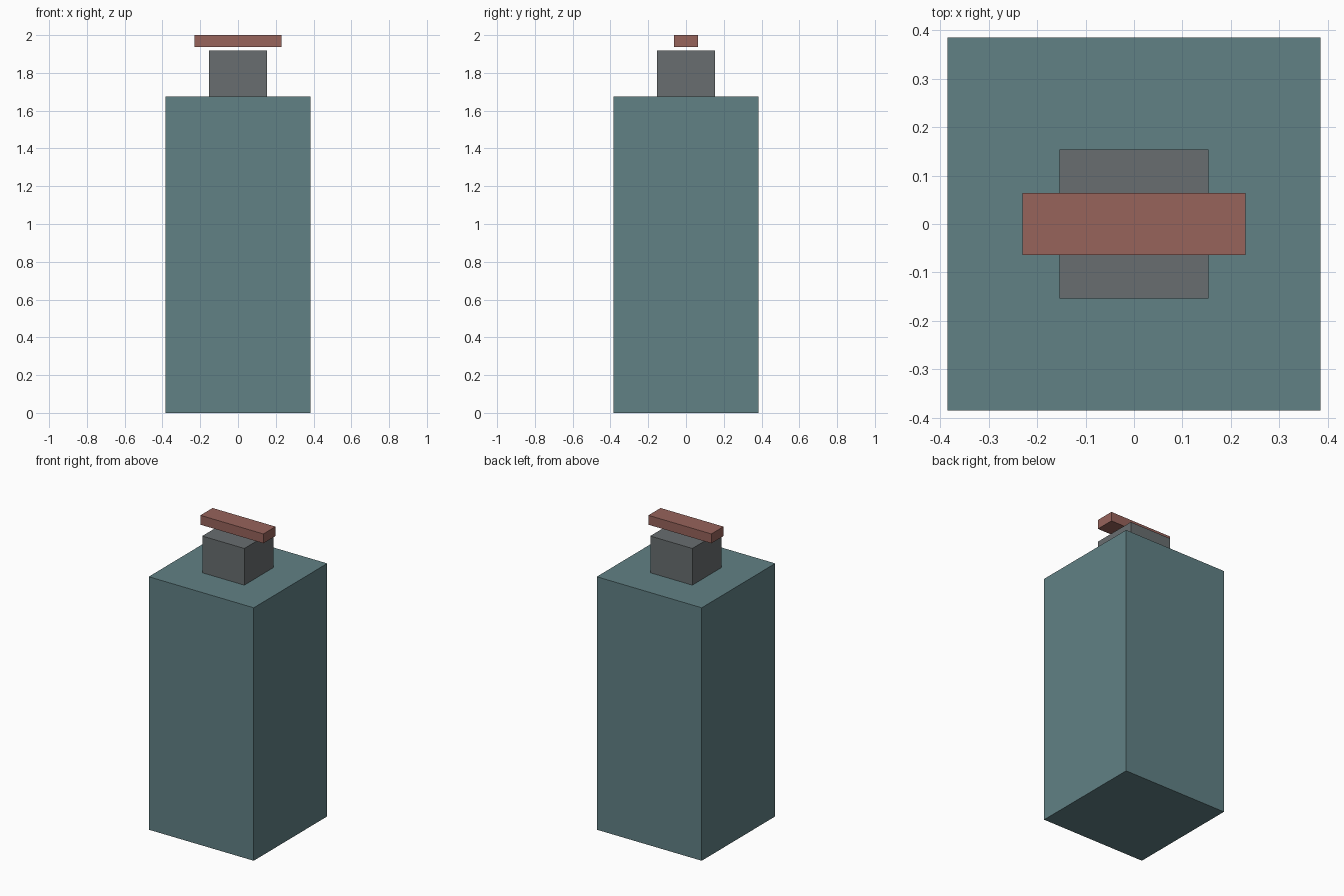
import bpy

if "Cube" in bpy.data.objects:
    bpy.data.objects.remove(bpy.data.objects["Cube"])


def material(name, rgb):
    mat = bpy.data.materials.new(name)
    mat.diffuse_color = (*rgb, 1.0)
    mat.use_nodes = True
    mat.node_tree.nodes["Principled BSDF"].inputs["Base Color"].default_value = mat.diffuse_color
    return mat


def box(name, width, depth, bottom, top, mat):
    """Axis-aligned box centred on x and y, spanning bottom..top in z."""
    bpy.ops.mesh.primitive_cube_add(size=1, location=(0, 0, (bottom + top) / 2))
    obj = bpy.context.object
    obj.name = name
    obj.scale = (width, depth, top - bottom)
    bpy.ops.object.transform_apply(location=False, rotation=False, scale=True)
    obj.data.materials.append(mat)
    return obj


teal = material("teal", (0.12, 0.22, 0.235))
grey = material("dark_grey", (0.14, 0.155, 0.16))
red = material("dull_red", (0.31, 0.125, 0.105))

# Tall square body, neck cap on top, and the handle bar floating just above it
box("body", 0.769, 0.769, 0.0, 1.675, teal)
box("neck", 0.308, 0.308, 1.675, 1.918, grey)
box("handle_bar", 0.461, 0.127, 1.938, 2.0, red)
